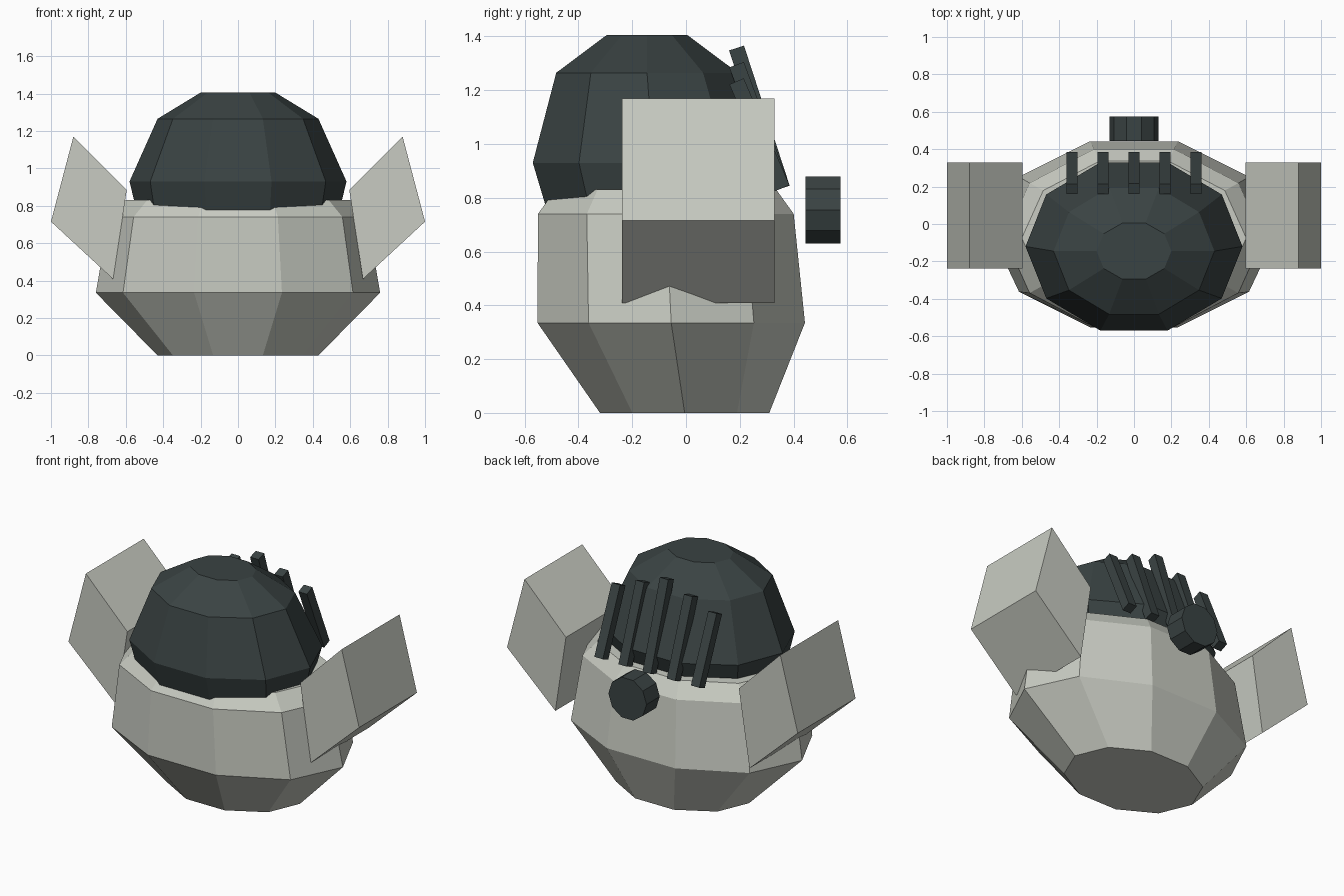
import bpy, bmesh, math
from mathutils import Vector

if "Cube" in bpy.data.objects:
    bpy.data.objects.remove(bpy.data.objects["Cube"])


def material(name, rgb):
    m = bpy.data.materials.new(name)
    m.diffuse_color = (*rgb, 1)
    m.use_nodes = True
    m.node_tree.nodes["Principled BSDF"].inputs["Base Color"].default_value = m.diffuse_color
    return m


LIGHT = material("light_grey", (0.58, 0.60, 0.54))
DARK = material("dark_slate", (0.042, 0.056, 0.056))


def finish(name, bm, mat):
    bmesh.ops.recalc_face_normals(bm, faces=bm.faces)
    me = bpy.data.meshes.new(name)
    bm.to_mesh(me)
    bm.free()
    me.materials.append(mat)
    ob = bpy.data.objects.new(name, me)
    bpy.context.collection.objects.link(ob)
    return ob


def loft(name, loops, mat):
    """Skin a list of equal-length point loops and cap both ends."""
    bm = bmesh.new()
    rings = [[bm.verts.new(p) for p in loop] for loop in loops]
    n = len(rings[0])
    for a, b in zip(rings, rings[1:]):
        for i in range(n):
            j = (i + 1) % n
            bm.faces.new((a[i], a[j], b[j], b[i]))
    bm.faces.new(rings[0])
    bm.faces.new(rings[-1])
    return finish(name, bm, mat)


def oval(z, rx, ry, cy, tilt=0.0, zmax=9.0):
    """Ten-sided oval ring; tilt raises it towards the back."""
    pts = []
    for k in range(10):
        a = math.radians(36 * k)
        dy = ry * math.sin(a)
        pts.append((rx * math.cos(a), cy + dy, min(z + tilt * dy, zmax)))
    return pts


# Body: faceted bowl with tapered shoulders
loft("body", [oval(0, 0.43, 0.331, -0.005),
              oval(0.335, 0.76, 0.523, -0.055),
              oval(0.74, 0.69, 0.50, -0.075),
              oval(0.83, 0.60, 0.432, -0.075)], LIGHT)

# Dome on top, with a lower rim that dips at the front
loft("dome", [oval(0.83, 0.556, 0.43, -0.115, 0.13, 0.835),
              oval(0.93, 0.58, 0.473, -0.12),
              oval(1.265, 0.43, 0.355, -0.145),
              oval(1.405, 0.20, 0.158, -0.145)], DARK)

# Side panels: skewed blocks, mirrored
PANEL = [(0.595, 0.885), (0.88, 1.17), (1.0, 0.715), (0.668, 0.408)]
for side, s in (("left", -1), ("right", 1)):
    loft(f"side_panel_{side}",
         [[(s * x, y, z) for x, z in PANEL] for y in (-0.238, 0.33)], LIGHT)

# Leaning slats on the back of the dome, tallest in the middle
HALF = 0.029
for i in range(-2, 3):
    x = 0.166 * i
    low = Vector((x, 0.358, 0.836))
    high = Vector((x, 0.188, 1.357 - 0.062 * abs(i)))
    d = (high - low).normalized()
    u, v = Vector((HALF, 0, 0)), Vector((0, d.z, -d.y)) * HALF
    loft(f"back_slat_{i + 3}",
         [[p + u + v, p - u + v, p - u - v, p + u - v] for p in (low, high)], DARK)

# Round ten-sided knob behind the body
loft("back_knob",
     [[(0.131 * math.cos(math.radians(36 * k)), y,
        0.755 + 0.131 * math.sin(math.radians(36 * k))) for k in range(10)]
      for y in (0.445, 0.575)], DARK)
